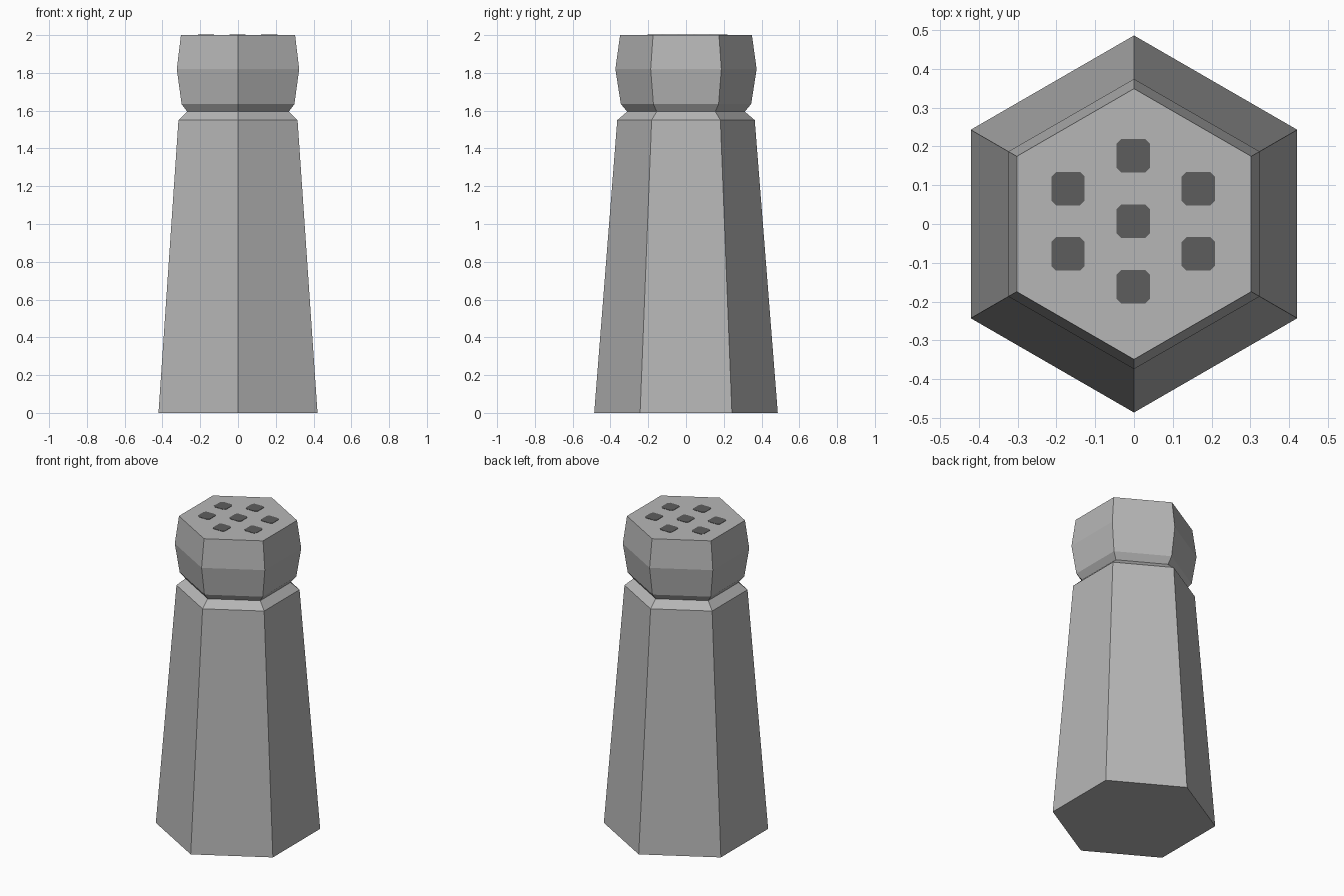
import bpy, bmesh, math

if "Cube" in bpy.data.objects:
    bpy.data.objects.remove(bpy.data.objects["Cube"])


def material(name, v):
    m = bpy.data.materials.new(name)
    m.diffuse_color = (v, v, v, 1)
    m.use_nodes = True
    m.node_tree.nodes["Principled BSDF"].inputs["Base Color"].default_value = m.diffuse_color
    return m


grey = material("light grey", 0.47)
dark = material("dark grey", 0.11)


def finish(bm, name, mat):
    bmesh.ops.recalc_face_normals(bm, faces=bm.faces)
    mesh = bpy.data.meshes.new(name)
    bm.to_mesh(mesh)
    bm.free()
    mesh.materials.append(mat)
    ob = bpy.data.objects.new(name, mesh)
    bpy.context.collection.objects.link(ob)
    return ob


# Hexagonal shaker: rings of (radius, height), corners pointing along y
profile = [(0.486, 0), (0.364, 1.55), (0.311, 1.595),
           (0.345, 1.635), (0.374, 1.82), (0.349, 2.0)]
bm = bmesh.new()
rings = []
for r, z in profile:
    angles = [math.radians(90 + 60 * i) for i in range(6)]
    rings.append([bm.verts.new((r * math.cos(a), r * math.sin(a), z)) for a in angles])
for low, high in zip(rings, rings[1:]):
    for i in range(6):
        j = (i + 1) % 6
        bm.faces.new((low[i], low[j], high[j], high[i]))
bm.faces.new(rings[0])
bm.faces.new(rings[-1])
finish(bm, "shaker_body", grey)

# Pouring holes: thin dark plates with clipped corners, one central and six around
h, c = 0.043, 0.031
outline = [(h, -c), (h, c), (c, h), (-c, h), (-h, c), (-h, -c), (-c, -h), (c, -h)]
centres = [(0, 0)] + [(x, y) for x in (-0.168, 0.168) for y in (-0.084, 0.084)]
centres += [(0, -0.169), (0, 0.169)]
bm = bmesh.new()
for x, y in centres:
    base = bm.faces.new([bm.verts.new((x - 0.002 + u, y + 0.007 + v, 1.999))
                         for u, v in outline])
    top = bmesh.ops.extrude_face_region(bm, geom=[base])
    verts = [g for g in top["geom"] if isinstance(g, bmesh.types.BMVert)]
    bmesh.ops.translate(bm, verts=verts, vec=(0, 0, 0.003))
finish(bm, "pouring_holes", dark)
